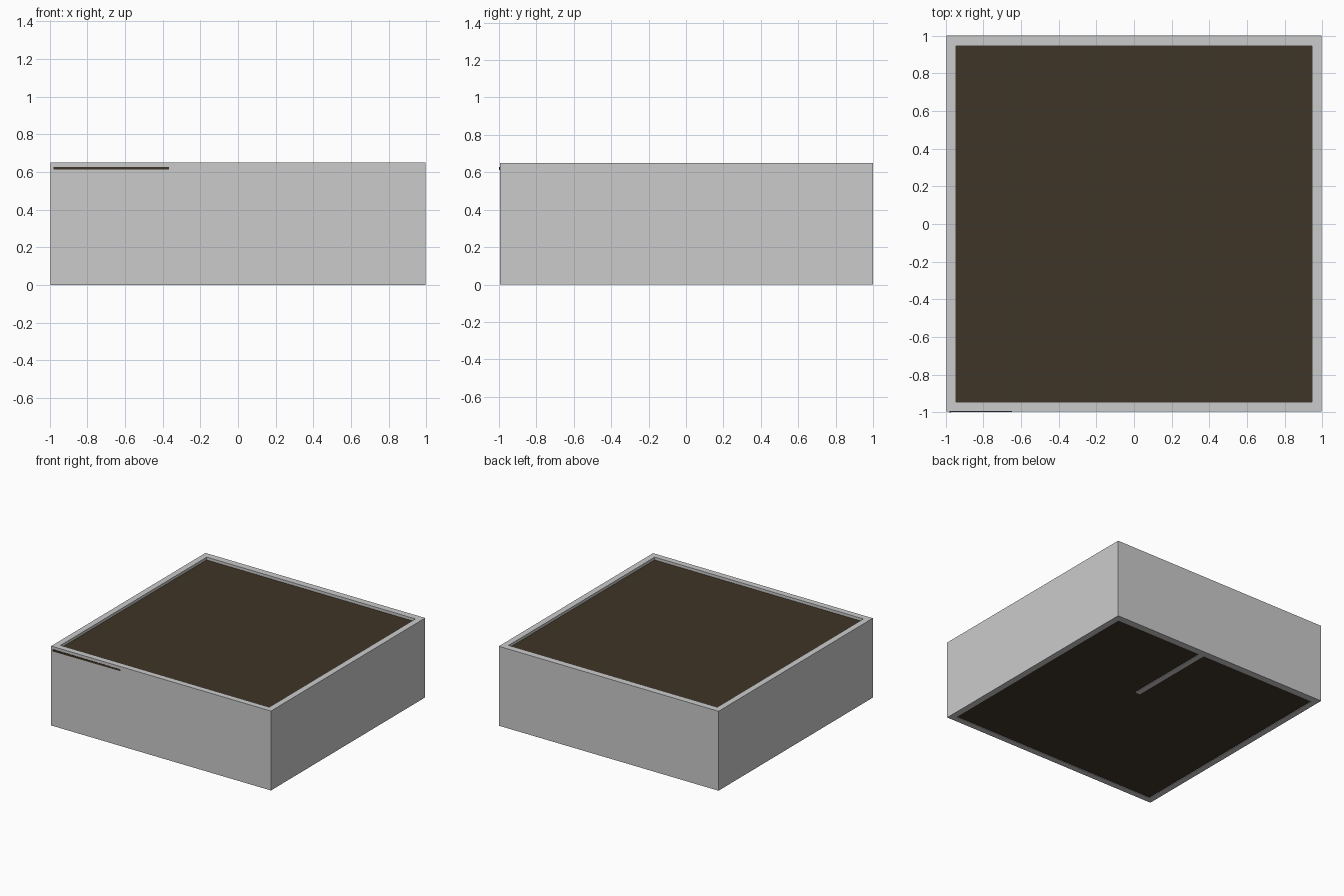
import bpy
import bmesh

if "Cube" in bpy.data.objects:
    bpy.data.objects.remove(bpy.data.objects["Cube"])

brown = bpy.data.materials.new("brown")
brown.diffuse_color = (0.05, 0.035, 0.02, 1)
brown.use_nodes = True
brown.node_tree.nodes["Principled BSDF"].inputs["Base Color"].default_value = brown.diffuse_color


def prism(name, corners, z0, z1, mat=None):
    """Extrude a flat outline upwards from z0 to z1."""
    bm = bmesh.new()
    face = bm.faces.new([bm.verts.new((x, y, z0)) for x, y in corners])
    top = bmesh.ops.extrude_face_region(bm, geom=[face])["geom"]
    for v in top:
        if isinstance(v, bmesh.types.BMVert):
            v.co.z = z1
    bmesh.ops.recalc_face_normals(bm, faces=bm.faces)
    mesh = bpy.data.meshes.new(name)
    bm.to_mesh(mesh)
    bm.free()
    ob = bpy.data.objects.new(name, mesh)
    bpy.context.collection.objects.link(ob)
    if mat:
        mesh.materials.append(mat)
    return ob


def rect(x0, x1, y0, y1):
    return [(x0, y0), (x1, y0), (x1, y1), (x0, y1)]


# Four outer walls, open at top and bottom
H, W, A, B = 0.65, 0.05, 0.995, 0.945
prism("front_wall", rect(-A, A, -A, -B), 0, H)
prism("back_wall", rect(-A, A, B, 1), 0, H)
prism("left_wall", rect(-A, -B, -B, B), 0, H)
prism("right_wall", rect(B, A, -B, B), 0, H)

# Partition reaching in from the back wall, its foot showing under the floor
prism("partition_wall", rect(0.11, 0.155, 0.2, B), 0, 0.615)

# Floor panel just inside the lower rim
prism("floor_panel", rect(-0.95, 0.95, -0.95, 0.95), 0.004, 0.02, brown)

# Roof panel set below the parapet, slightly skewed so its left front edge shows
prism("roof_panel", [(-0.98, -1.0), (0.98, -0.984), (0.98, 0.97), (-0.98, 0.97)],
      0.612, 0.627, brown)
